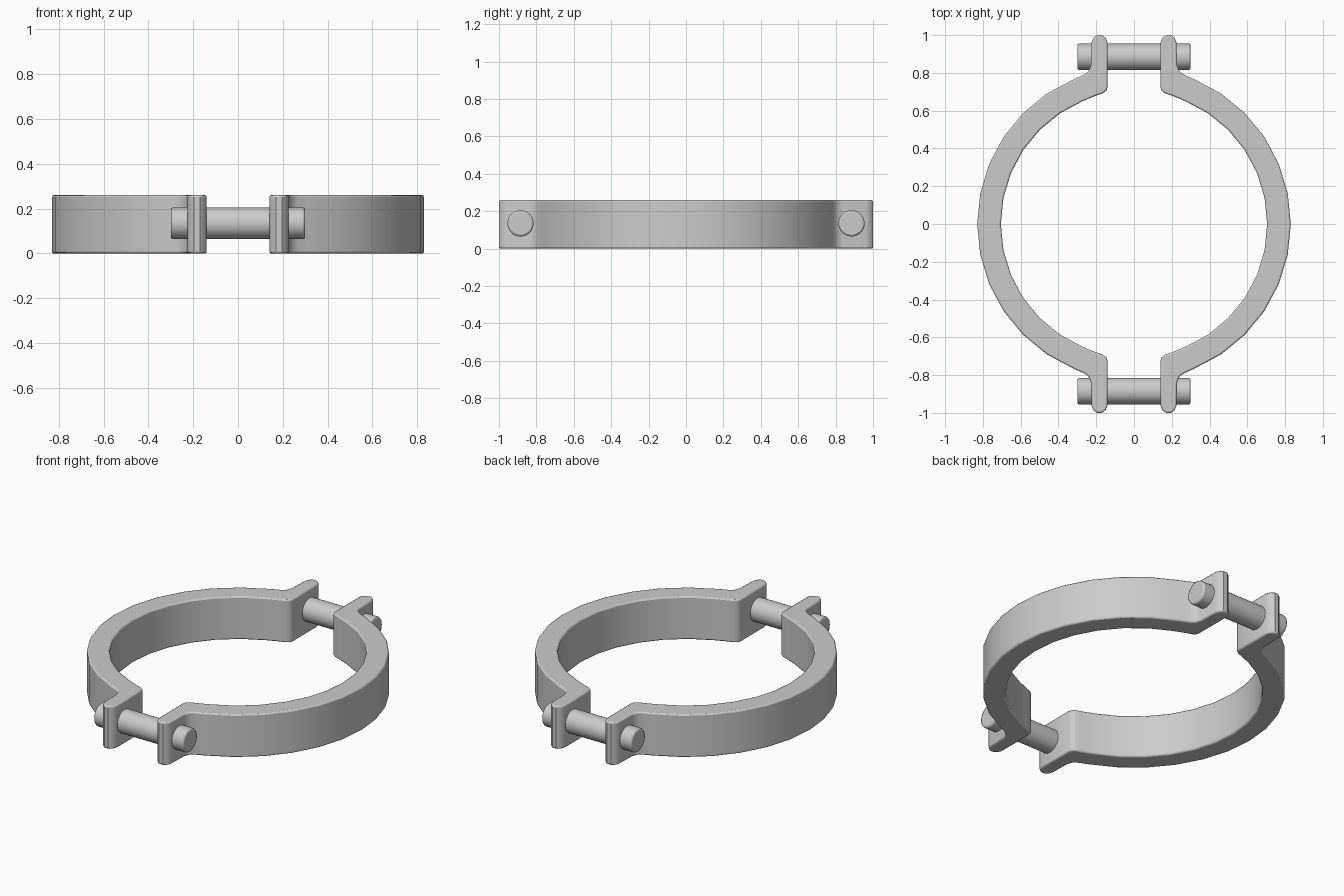
import bpy, bmesh
from math import radians, cos, sin, pi

if "Cube" in bpy.data.objects:
    bpy.data.objects.remove(bpy.data.objects["Cube"])

H = 0.26          # band height
R_OUT, R_IN = 0.83, 0.705
STEP = radians(11.25)


def finish(obj, bevel, segments):
    mod = obj.modifiers.new("edge_round", 'BEVEL')
    mod.width = bevel
    mod.segments = segments
    mod.limit_method = 'ANGLE'
    mod.angle_limit = radians(50)
    bpy.ops.object.select_all(action='DESELECT')
    obj.select_set(True)
    bpy.context.view_layer.objects.active = obj
    bpy.ops.object.shade_smooth_by_angle(angle=radians(35))


def make_object(name, bm):
    bmesh.ops.recalc_face_normals(bm, faces=bm.faces)
    mesh = bpy.data.meshes.new(name)
    bm.to_mesh(mesh)
    bm.free()
    obj = bpy.data.objects.new(name, mesh)
    bpy.context.collection.objects.link(obj)
    return obj


def arc(r, i):
    return (r * cos(i * STEP), r * sin(i * STEP))


# Upper quarter of the clamp outline: outer arc, tab, inner arc
outer = [arc(R_OUT, i) for i in range(0, 7)]
tab = [(0.265, 0.79), (0.24, 0.808), (0.228, 0.84),
       (0.225, 0.96), (0.215, 0.985), (0.196, 1.0), (0.17, 1.0), (0.15, 0.985), (0.14, 0.96),
       (0.14, 0.725), (0.147, 0.705), (0.165, 0.692), (0.195, 0.682)]
inner = [arc(R_IN, i) for i in range(6, -1, -1)]
quarter = outer + tab + inner


# Half clamp: outline mirrored front to back, extruded upwards
def half_clamp(name, side):
    outline = quarter + [(x, -y) for x, y in reversed(quarter[1:-1])]
    bm = bmesh.new()
    base = [bm.verts.new((side * x, y, 0)) for x, y in outline]
    top = [bm.verts.new((side * x, y, H)) for x, y in outline]
    n, q = len(outline), len(quarter)
    for i in range(n):
        j = (i + 1) % n
        bm.faces.new((base[i], base[j], top[j], top[i]))
    # caps split on the y = 0 line
    for ring in (base, top):
        bm.faces.new(ring[:q])
        bm.faces.new([ring[0]] + ring[q - 1:])
    finish(make_object(name, bm), 0.008, 2)


# Bolt rod running along x through a pair of tabs
def bolt(name, y):
    bpy.ops.mesh.primitive_cylinder_add(vertices=32, radius=0.07, depth=0.6,
                                        location=(0, y, 0.135), rotation=(0, pi / 2, 0))
    obj = bpy.context.object
    obj.name = name
    finish(obj, 0.01, 2)


half_clamp("right_half_clamp", 1)
half_clamp("left_half_clamp", -1)
bolt("front_bolt", -0.885)
bolt("back_bolt", 0.885)
